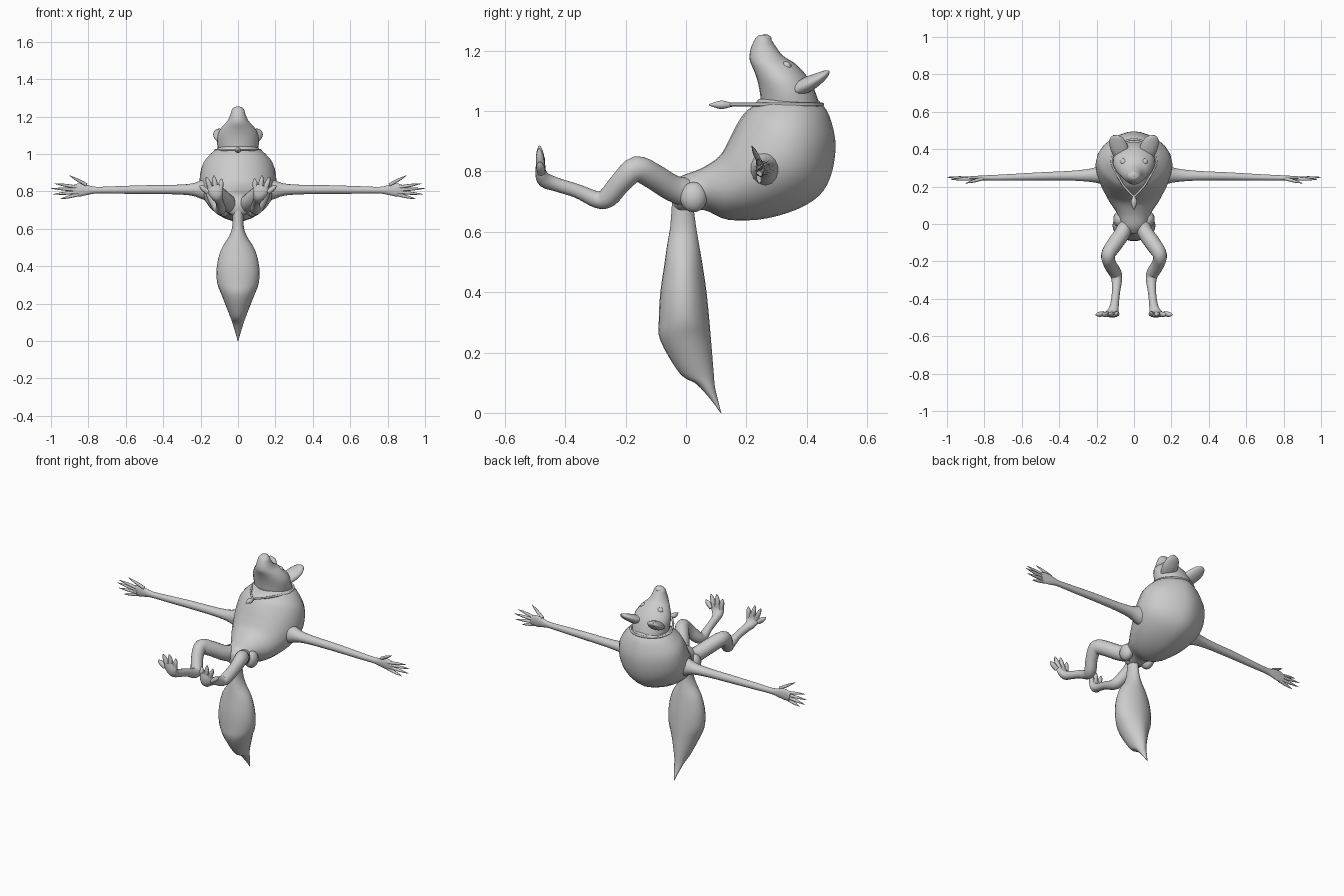
import bpy, bmesh, math
from mathutils import Vector

grey = bpy.data.materials.new("plain_grey")
grey.diffuse_color = (0.6, 0.6, 0.6, 1)


def finish(name, bm):
    bmesh.ops.recalc_face_normals(bm, faces=bm.faces)
    me = bpy.data.meshes.new(name)
    bm.to_mesh(me)
    bm.free()
    me.materials.append(grey)
    me.shade_smooth()
    me.set_sharp_from_angle(angle=math.radians(50))
    ob = bpy.data.objects.new(name, me)
    bpy.context.collection.objects.link(ob)
    return ob


def smooth(rows, steps):
    """Catmull-Rom interpolation of rows of numbers."""
    out = []
    for i in range(len(rows) - 1):
        p0, p1, p2, p3 = (rows[min(max(i + k, 0), len(rows) - 1)] for k in (-1, 0, 1, 2))
        for s in range(steps):
            t = s / steps
            out.append([0.5 * (2 * b + (c - a) * t + (2 * a - 5 * b + 4 * c - d) * t * t
                               + (3 * b - a - 3 * c + d) * t ** 3)
                        for a, b, c, d in zip(p0, p1, p2, p3)])
    return out + [list(rows[-1])]


def skin(name, rings, sides, ridge=0.0):
    """Skin rings of (centre, half axis u, half axis v); ridge sharpens the -v side."""
    bm = bmesh.new()
    loops = []
    for c, u, v in rings:
        loop = []
        for i in range(sides):
            a = 2 * math.pi * i / sides
            co, si = math.cos(a), math.sin(a)
            if si < 0:
                co *= abs(co) ** ridge
            loop.append(bm.verts.new(c + u * co + v * si))
        loops.append(loop)
    for a, b in zip(loops, loops[1:]):
        for i in range(sides):
            j = (i + 1) % sides
            bm.faces.new((a[i], a[j], b[j], b[i]))
    bm.faces.new(loops[0])
    bm.faces.new(loops[-1])
    return finish(name, bm)


def loft(name, rows, steps=4, sides=24, ridge=0.0):
    """Rows are front y, z, back y, z and half width."""
    rings = []
    for fy, fz, by, bz, w in smooth(rows, steps):
        f, b = Vector((0, fy, fz)), Vector((0, by, bz))
        rings.append(((f + b) / 2, Vector((w, 0, 0)), (f - b) / 2))
    return skin(name, rings, sides, ridge)


def tube(name, rows, ref, steps=4, sides=14, sx=1):
    """Rows are x, y, z, radius across ref and radius along ref."""
    rows = smooth([(r[0] * sx, *r[1:]) for r in rows], steps)
    pts = [Vector(r[:3]) for r in rows]
    rings = []
    for i, p in enumerate(pts):
        t = (pts[min(i + 1, len(pts) - 1)] - pts[max(i - 1, 0)]).normalized()
        u = t.cross(Vector(ref)).normalized()
        rings.append((p, u * max(rows[i][3], 0.001), u.cross(t) * max(rows[i][4], 0.001)))
    return skin(name, rings, sides)


def ball(name, loc, size):
    bm = bmesh.new()
    bmesh.ops.create_uvsphere(bm, u_segments=16, v_segments=10, radius=1)
    for v in bm.verts:
        v.co = Vector(loc) + Vector(a * b for a, b in zip(v.co, size))
    return finish(name, bm)


# Hunched torso from pelvis up to the neck
loft("torso", [
    (-.05, .755, -.045, .69, .025), (-.015, .785, -.02, .665, .07),
    (.05, .81, .06, .672, .09), (.11, .85, .14, .64, .135),
    (.14, .90, .27, .645, .175), (.16, .94, .40, .69, .20),
    (.18, .975, .47, .76, .205), (.20, 1.0, .496, .88, .19),
    (.225, 1.02, .475, .985, .145), (.24, 1.04, .44, 1.035, .10)], ridge=0.25)

# Head with the muzzle pointing up and forward
loft("head", [
    (.25, 1.01, .445, 1.01, .105), (.245, 1.06, .43, 1.06, .112),
    (.237, 1.10, .405, 1.11, .108), (.225, 1.135, .365, 1.155, .086),
    (.211, 1.17, .322, 1.183, .057), (.214, 1.205, .297, 1.215, .041),
    (.228, 1.238, .284, 1.235, .033), (.243, 1.253, .272, 1.252, .018)])
ball("nose", (0, .262, 1.238), (.024, .022, .017))

# Tail hanging down to a point
loft("tail", [
    (-.045, .72, .02, .72, .03), (-.052, .62, .033, .62, .03),
    (-.062, .56, .043, .56, .048), (-.072, .49, .055, .49, .09),
    (-.085, .40, .068, .40, .113), (-.09, .31, .077, .31, .111),
    (-.085, .24, .083, .24, .085), (-.02, .13, .092, .13, .042),
    (.035, .095, .096, .085, .028), (.085, .04, .108, .035, .012),
    (.114, 0, .117, 0, .002)], ridge=0.15)

# Neck cord, round behind and drawn to a V in front
cord = [(.118 * math.sin(a), .34 - .112 * math.cos(a)) for a in
        [math.radians(d) for d in range(75, 286, 15)]]
cord = [(0, .145), (.06, .21)] + cord + [(-.06, .21), (0, .145)]
tube("neck_cord", [(x, y, 1.022, .006, .006) for x, y in cord], (0, 0, 1), 2, 8)
tube("pendant", [(0, .155, 1.021, .006, .006), (0, .14, 1.021, .01, .01),
                 (0, .12, 1.021, .017, .015), (0, .10, 1.021, .013, .011),
                 (0, .076, 1.021, .002, .002)], (0, 0, 1), 2, 10)

finger_tips = [(.90, .218, .885), (.98, .238, .842), (1.0, .25, .816),
               (.99, .252, .785), (.95, .245, .760)]
toe_tips = [(.088, -.482, .868), (.13, -.486, .885), (.17, -.487, .876), (.205, -.485, .832)]

for sx, side in ((1, "left"), (-1, "right")):
    # Ear, eye and haunch
    tube(side + "_ear", [(.065, .375, 1.075, .025, .045), (.08, .41, 1.092, .025, .048),
                         (.095, .445, 1.112, .018, .041), (.104, .464, 1.125, .011, .026),
                         (.107, .474, 1.133, .003, .006)], (1, 0, 0), 3, 14, sx)
    ball(side + "_eye", (.056 * sx, .332, 1.147), (.019, .018, .018))
    ball(side + "_haunch", (.075 * sx, .025, .715), (.036, .045, .05))

    # Straight outstretched arm and flat palm
    tube(side + "_arm", [
        (.12, .265, .81, .075, .07), (.19, .262, .81, .052, .046),
        (.25, .26, .81, .032, .034), (.35, .258, .81, .025, .026),
        (.50, .255, .81, .023, .022), (.65, .25, .808, .02, .018),
        (.76, .247, .807, .018, .015), (.81, .246, .808, .028, .014),
        (.85, .245, .808, .035, .012), (.885, .246, .804, .026, .009)], (0, 1, 0), 4, 14, sx)

    # Thin pointed fingers
    for i, tip in enumerate(finger_tips):
        x = .81 if i == 0 else .855
        base = Vector((x, .242, .835 - .013 * i))
        mid = base.lerp(Vector(tip), .55)
        tube(f"{side}_finger_{i + 1}", [(*base, .009, .009), (*mid, .008, .008),
                                        (*tip, .001, .001)], (0, 1, 0), 3, 8, sx)

    # Folded leg: thigh, knee, heel and long foot
    tube(side + "_leg", [
        (.035, .02, .725, .05, .04), (.06, -.045, .745, .044, .042),
        (.105, -.11, .785, .043, .042), (.138, -.165, .808, .042, .038),
        (.128, -.215, .765, .036, .034), (.102, -.258, .715, .034, .034),
        (.092, -.295, .707, .028, .029), (.096, -.36, .735, .023, .022),
        (.104, -.43, .757, .023, .023), (.112, -.468, .772, .025, .031),
        (.12, -.482, .80, .018, .041), (.128, -.484, .832, .011, .038)], (1, 0, 0), 4, 16, sx)

    # Spread toes
    for i, tip in enumerate(toe_tips):
        base = Vector((.095 + .022 * i, -.48, .805 - .003 * i))
        mid = base.lerp(Vector(tip), .65)
        tube(f"{side}_toe_{i + 1}", [(*base, .014, .014), (*mid, .013, .013),
                                     (*tip, .003, .003)], (0, 1, 0), 3, 8, sx)
